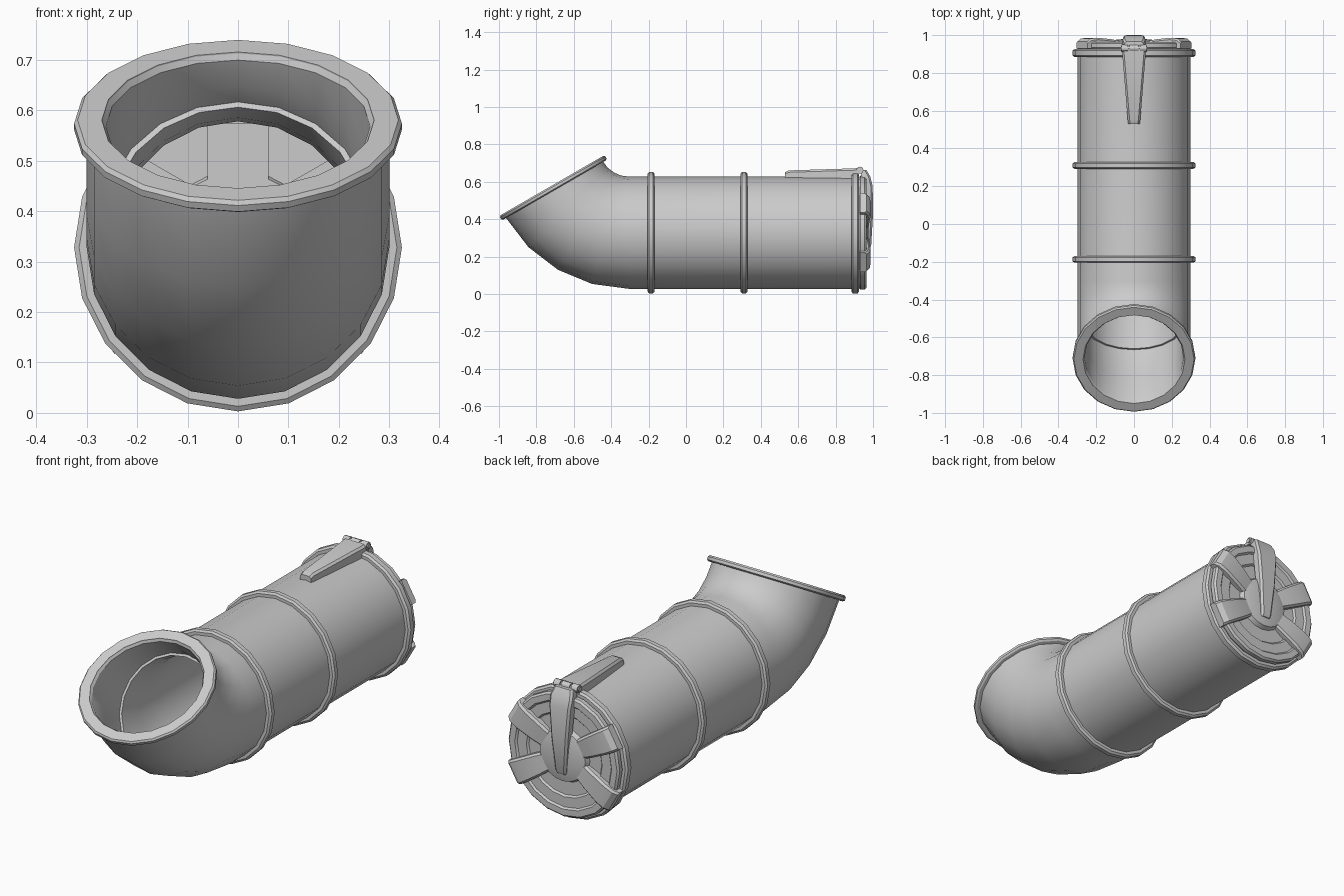
import bpy, bmesh, math
from mathutils import Vector, Matrix

if "Cube" in bpy.data.objects:
    bpy.data.objects.remove(bpy.data.objects["Cube"])

SIDES = 20
ZC = 0.328          # pipe axis height
Y0, R = -0.305, 0.46  # start and radius of the 60 degree bend


def finish(bm, name):
    bmesh.ops.recalc_face_normals(bm, faces=bm.faces)
    me = bpy.data.meshes.new(name)
    bm.to_mesh(me)
    bm.free()
    ob = bpy.data.objects.new(name, me)
    bpy.context.collection.objects.link(ob)
    return ob


def straight(y):
    return (y, ZC, 0.0)


def bend(deg, ext=0.0):
    a = math.radians(deg)
    return (Y0 - R * math.sin(a) - ext * math.cos(a),
            ZC + R * (1 - math.cos(a)) + ext * math.sin(a), a)


def tube(name, stations, closed=True):
    """Skin rings; each station is ((y, z, tilt), radius)."""
    bm = bmesh.new()
    loops = []
    for (y, z, a), r in stations:
        loop = []
        for i in range(SIDES):
            t = 2 * math.pi * i / SIDES
            u = r * math.cos(t)
            loop.append(bm.verts.new((r * math.sin(t), y + u * math.sin(a), z + u * math.cos(a))))
        loops.append(loop)
    pairs = list(zip(loops, loops[1:]))
    if closed:
        pairs.append((loops[-1], loops[0]))
    for p, q in pairs:
        for i in range(SIDES):
            j = (i + 1) % SIDES
            bm.faces.new((p[i], p[j], q[j], q[i]))
    if not closed:
        bm.faces.new(loops[0])
        bm.faces.new(loops[-1])
    return finish(bm, name)


def strap(name, sections, matrix):
    """Loft of chamfered sections (s, low, high, half width): local y = s, z = height."""
    bm = bmesh.new()
    loops = []
    for s, lo, hi, w in sections:
        c = min(0.01, (hi - lo) * 0.4)
        pts = [(-w, lo), (w, lo), (w, hi - c), (w - c, hi), (c - w, hi), (-w, hi - c)]
        loops.append([bm.verts.new(matrix @ Vector((x, s, h))) for x, h in pts])
    for p, q in zip(loops, loops[1:]):
        for i in range(6):
            j = (i + 1) % 6
            bm.faces.new((p[i], p[j], q[j], q[i]))
    bm.faces.new(loops[0])
    bm.faces.new(loops[-1])
    return finish(bm, name)


def pin(name, x, length, r):
    bm = bmesh.new()
    m = Matrix.Translation((x, 0.93, 0.662)) @ Matrix.Rotation(math.pi / 2, 4, 'Y')
    bmesh.ops.create_cone(bm, cap_ends=True, segments=12, radius1=r, radius2=r,
                          depth=length, matrix=m)
    finish(bm, name)


# Hollow pipe with elbow, inside step half way round the bend
outer = [(straight(0.92), 0.30)] + [(bend(d), 0.30) for d in (0, 15, 30, 45, 60)]
inner = [(bend(60, 0.024), 0.27), (bend(60, 0.012), 0.262), (bend(45), 0.262), (bend(30), 0.262),
         (bend(30), 0.25), (bend(15), 0.25), (bend(0), 0.25), (straight(0.92), 0.25)]
tube("elbow_pipe", outer + [(bend(60, 0.024), 0.30)] + inner)

# Flange round the open mouth
tube("mouth_flange", [(bend(60, -0.002), 0.29), (bend(60, -0.002), 0.316), (bend(60, 0.004), 0.325),
                      (bend(60, 0.018), 0.325), (bend(60, 0.026), 0.318), (bend(60, 0.026), 0.27),
                      (bend(60, 0.015), 0.268)])

# Raised bands round the pipe
for n, (y, h) in enumerate([(-0.187, 0.018), (0.31, 0.018), (0.905, 0.021)]):
    tube(f"pipe_band_{n + 1}", [(straight(y + dy * h), r) for dy, r in
         [(-1, 0.29), (-1, 0.315), (-0.6, 0.325), (0.6, 0.325), (1, 0.315), (1, 0.29)]])

# Stepped end lid with domed hub
lid = [(0.15, 0.885), (0.155, 0.90), (0.252, 0.90), (0.252, 0.922), (0.298, 0.926), (0.305, 0.934),
       (0.305, 0.955), (0.296, 0.964), (0.266, 0.964), (0.258, 0.955), (0.208, 0.955),
       (0.20, 0.946), (0.135, 0.946), (0.125, 0.968), (0.09, 0.977), (0.03, 0.98)]
tube("end_lid", [(straight(y), r) for r, y in lid], closed=False)

# Local y points outward from the lid centre, local z points backward (+y)
lid_frame = Matrix.Translation((0, 0, ZC)) @ Matrix(((-1, 0, 0, 0), (0, 0, 1, 0), (0, 1, 0, 0), (0, 0, 0, 1)))

# Four claws gripping the lid rim
for n, deg in enumerate((60, 120, 240, 300)):
    m = lid_frame @ Matrix.Rotation(math.radians(deg), 4, 'Z')
    strap(f"lid_claw_{n + 1}", [(0.10, 0.94, 0.968, 0.045), (0.16, 0.94, 0.978, 0.052),
                                (0.25, 0.94, 0.986, 0.058), (0.295, 0.93, 0.982, 0.06),
                                (0.318, 0.93, 0.965, 0.06)], m)

# Ribs on the inner side of the lid
for n, deg in enumerate((0, 60, 120, 240, 300)):
    m = lid_frame @ Matrix.Rotation(math.radians(deg), 4, 'Z')
    strap(f"inner_rib_{n + 1}", [(0.12, 0.885, 0.91, 0.06), (0.246, 0.885, 0.91, 0.06)], m)

# Latch hanging over the lid, and its strap along the top of the pipe
strap("lid_latch", [(-0.085, 0.965, 0.982, 0.026), (-0.07, 0.965, 0.99, 0.03),
                    (0.10, 0.96, 1.0, 0.046), (0.25, 0.955, 0.998, 0.058),
                    (0.30, 0.94, 0.985, 0.06), (0.335, 0.93, 0.965, 0.05)], lid_frame)
strap("pipe_strap", [(0.53, 0.61, 0.652, 0.03), (0.55, 0.61, 0.661, 0.033),
                     (0.90, 0.61, 0.672, 0.062), (0.925, 0.63, 0.674, 0.062)], Matrix.Identity(4))

# Hinge between strap and latch
pin("hinge_pin", 0, 0.14, 0.012)
for name, x, length in (("left", -0.048, 0.034), ("middle", 0, 0.045), ("right", 0.048, 0.034)):
    pin(f"hinge_knuckle_{name}", x, length, 0.019)

bpy.ops.object.select_all(action='SELECT')
bpy.context.view_layer.objects.active = bpy.context.selected_objects[0]
bpy.ops.object.shade_smooth_by_angle(angle=math.radians(30))
